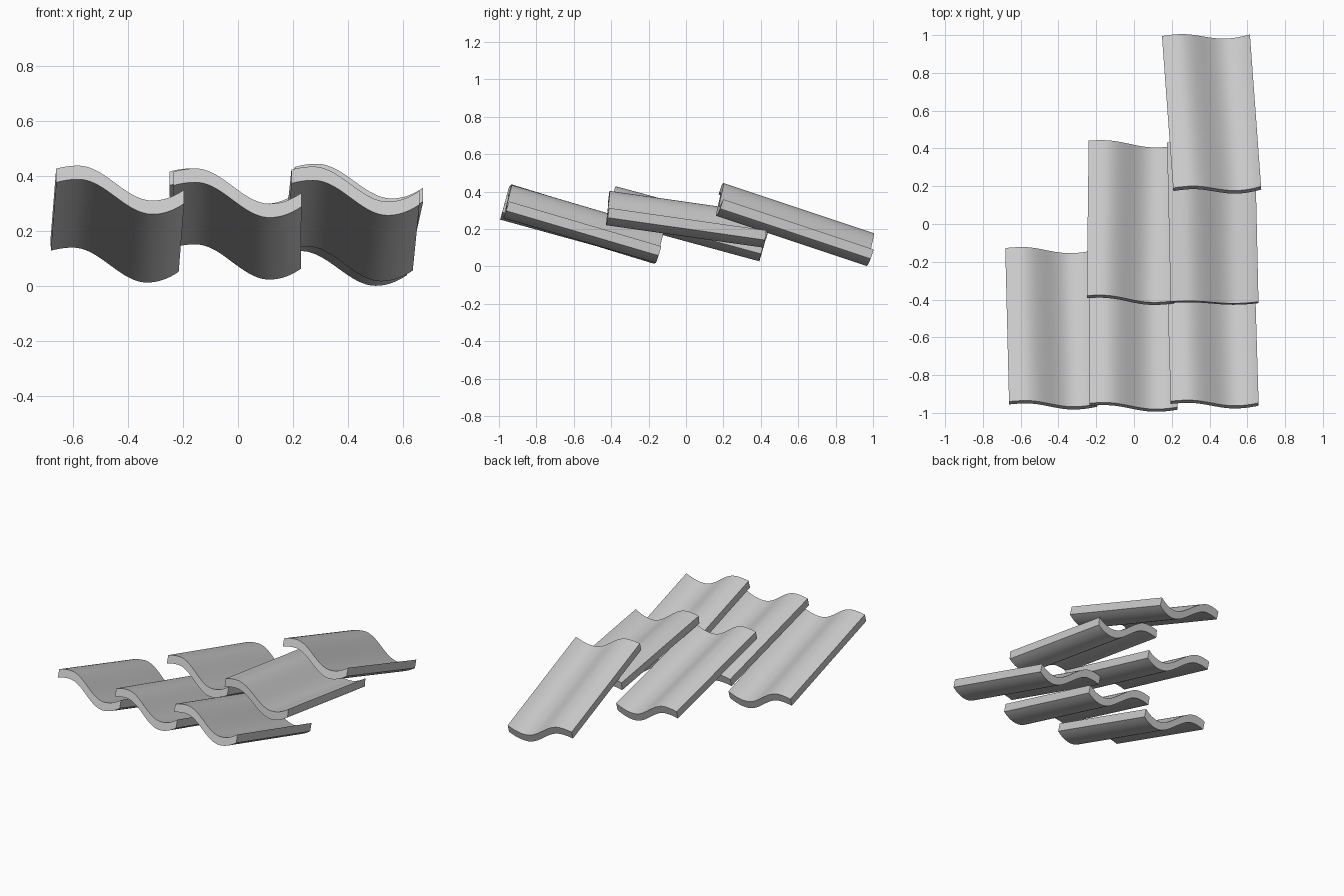
import bpy
from math import cos, pi, radians

if "Cube" in bpy.data.objects:
    bpy.data.objects.remove(bpy.data.objects["Cube"])

WIDTH, LENGTH, THICK = 0.465, 0.85, 0.052
CREST, TROUGH, HEIGHT = 0.08, 0.35, 0.133
STEPS = 40


# Wave height across the tile: lip, crest, trough, lip
def wave(u):
    if u < CREST:
        return HEIGHT - 0.012 * ((CREST - u) / CREST) ** 2
    if u < TROUGH:
        return HEIGHT * (0.5 + 0.5 * cos(pi * (u - CREST) / (TROUGH - CREST)))
    return 0.041 * ((u - TROUGH) / (WIDTH - TROUGH)) ** 2


# One tile: closed S-shaped section extruded along its length
def tile_mesh():
    us = [WIDTH * i / STEPS for i in range(STEPS + 1)]
    n = len(us)
    verts = []
    for y in (0, LENGTH):
        for t in (0, THICK):
            verts += [(u - WIDTH / 2, y, wave(u) + t) for u in us]
    fb, ft, bb, bt = 0, n, 2 * n, 3 * n
    faces = []
    for i in range(n - 1):
        j = i + 1
        faces.append((ft + i, ft + j, bt + j, bt + i))   # top
        faces.append((fb + j, fb + i, bb + i, bb + j))   # underside
        faces.append((fb + i, fb + j, ft + j, ft + i))   # front end
        faces.append((bb + j, bb + i, bt + i, bt + j))   # back end
    e = n - 1
    faces.append((fb, ft, bt, bb))                       # left edge
    faces.append((fb + e, bb + e, bt + e, ft + e))       # right edge
    mesh = bpy.data.meshes.new("roof_tile")
    mesh.from_pydata(verts, [], faces)
    return mesh


# Name, front-end position, downward pitch, yaw (slightly uneven laying)
tiles = [
    ("front_left_tile", (-0.428, -0.985, 0.262), 17.0, 1.4),
    ("front_middle_tile", (-0.002, -0.994, 0.250), 15.4, 0.1),
    ("front_right_tile", (0.428, -0.980, 0.258), 16.4, 1.7),
    ("middle_row_left_tile", (-0.018, -0.427, 0.250), 15.2, -0.7),
    ("middle_row_right_tile", (0.427, -0.430, 0.220), 8.1, 1.3),
    ("back_tile", (0.443, 0.153, 0.270), 18.4, 4.2),
]
mesh = tile_mesh()
for name, loc, pitch, yaw in tiles:
    obj = bpy.data.objects.new(name, mesh.copy())
    bpy.context.collection.objects.link(obj)
    obj.location = loc
    obj.rotation_euler = (radians(-pitch), 0, radians(yaw))
    bpy.ops.object.select_all(action='DESELECT')
    obj.select_set(True)
    bpy.context.view_layer.objects.active = obj
    bpy.ops.object.shade_smooth_by_angle(angle=radians(30))
